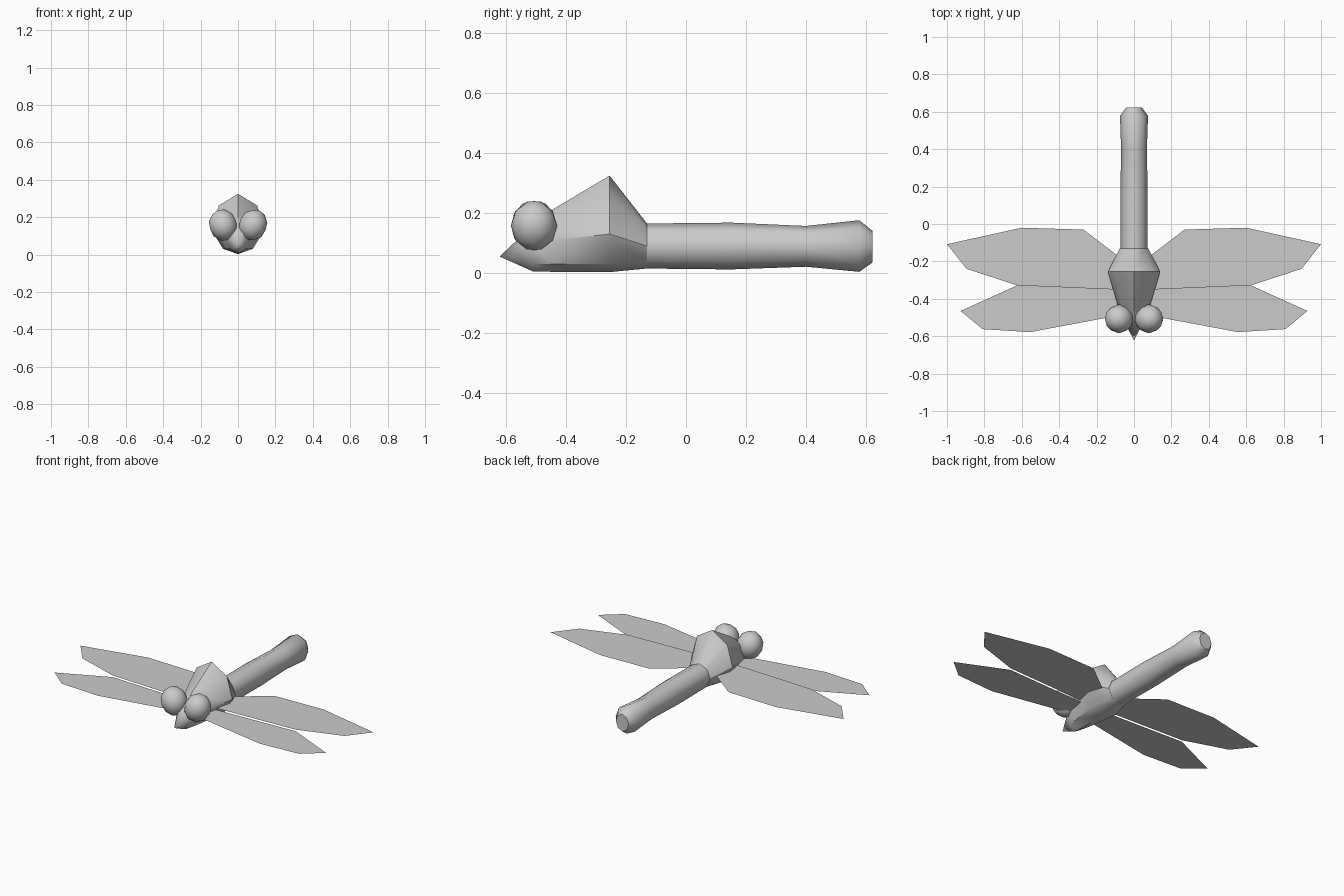
import bpy, bmesh, math
from mathutils import Matrix, Vector

cube = bpy.data.objects.get("Cube")
if cube:
    bpy.data.objects.remove(cube, do_unlink=True)

# One grey for every part
grey = bpy.data.materials.new("grey")
grey.use_nodes = True
colour = (0.6, 0.6, 0.6, 1)
grey.diffuse_color = colour
for node in grey.node_tree.nodes:
    if node.type == 'BSDF_PRINCIPLED':
        node.inputs["Base Color"].default_value = colour
        node.inputs["Roughness"].default_value = 0.8


def finish(name, bm, smooth=None):
    """Turn a bmesh into a named object, smooth up to an angle if given."""
    mesh = bpy.data.meshes.new(name)
    bm.to_mesh(mesh)
    bm.free()
    mesh.materials.append(grey)
    obj = bpy.data.objects.new(name, mesh)
    bpy.context.collection.objects.link(obj)
    if smooth:
        bpy.ops.object.select_all(action='DESELECT')
        obj.select_set(True)
        bpy.context.view_layer.objects.active = obj
        bpy.ops.object.shade_smooth_by_angle(angle=math.radians(smooth))
    return obj


def loft(name, rings, smooth, tip=None):
    """Skin rings of points; close the front with a tip point or a cap."""
    bm = bmesh.new()
    loops = [[bm.verts.new(p) for p in ring] for ring in rings]
    n = len(loops[0])
    for a, b in zip(loops, loops[1:]):
        for i in range(n):
            j = (i + 1) % n
            bm.faces.new((a[i], a[j], b[j], b[i]))
    if tip:
        v = bm.verts.new(tip)
        for i in range(n):
            bm.faces.new((v, loops[0][(i + 1) % n], loops[0][i]))
    else:
        bm.faces.new(loops[0])
    bm.faces.new(loops[-1])
    bmesh.ops.recalc_face_normals(bm, faces=bm.faces)
    return finish(name, bm, smooth)


def section(y, half):
    """Closed ring from a half outline (top to bottom) mirrored in x."""
    other = [(-x, z) for x, z in half[-2:0:-1]]
    return [(x, y, z) for x, z in half + other]


# Head and thorax: a pointed nose rising to a ridged hump
thorax = [
    section(-0.51, [(0, .16), (.04, .14), (.06, .09), (.04, .03), (0, .005)]),
    section(-0.44, [(0, .215), (.06, .18), (.085, .11), (.055, .03), (0, .004)]),
    section(-0.255, [(0, .325), (.103, .262), (.14, .13), (.08, .03), (0, .003)]),
    section(-0.13, [(0, .165), (.053, .143), (.075, .09), (.053, .037), (0, .015)]),
]
loft("thorax", thorax, 42, tip=(0, -0.622, 0.055))

# Long tail: octagonal rings (y, centre height, half width, half height)
tail_rings = [(-.14, .09, .073, .075), (.15, .09, .073, .078), (.40, .089, .069, .068),
              (.578, .09, .075, .086), (.622, .088, .043, .053)]
tail = [[(w * math.sin(i * math.pi / 4), y, z + h * math.cos(i * math.pi / 4))
         for i in range(8)] for y, z, w, h in tail_rings]
loft("tail", tail, 50)

# Flat wing outlines for the +x side: (height, points)
wings = {
    "rear_wing": (.10, [(.06, -.19), (.27, -.03), (.60, -.02), (1.0, -.108),
                        (.895, -.24), (.625, -.328), (.06, -.352)]),
    "front_wing": (.09, [(.06, -.352), (.625, -.328), (.927, -.465),
                         (.81, -.562), (.555, -.578), (.06, -.485)]),
}

for side, s in (("left", 1), ("right", -1)):
    for name, (z, pts) in wings.items():
        bm = bmesh.new()
        face = bm.faces.new([bm.verts.new((s * x, y, z)) for x, y in pts])
        face.normal_update()
        if face.normal.z < 0:
            face.normal_flip()
        finish(f"{side}_{name}", bm)

    # Round low-poly eye
    bm = bmesh.new()
    place = (Matrix.Translation(Vector((s * .08, -.507, .158)))
             @ Matrix.Rotation(s * .35, 4, 'Y')
             @ Matrix.Diagonal((.076, .077, .086, 1)))
    bmesh.ops.create_icosphere(bm, subdivisions=2, radius=1, matrix=place)
    finish(f"{side}_eye", bm, 40)
